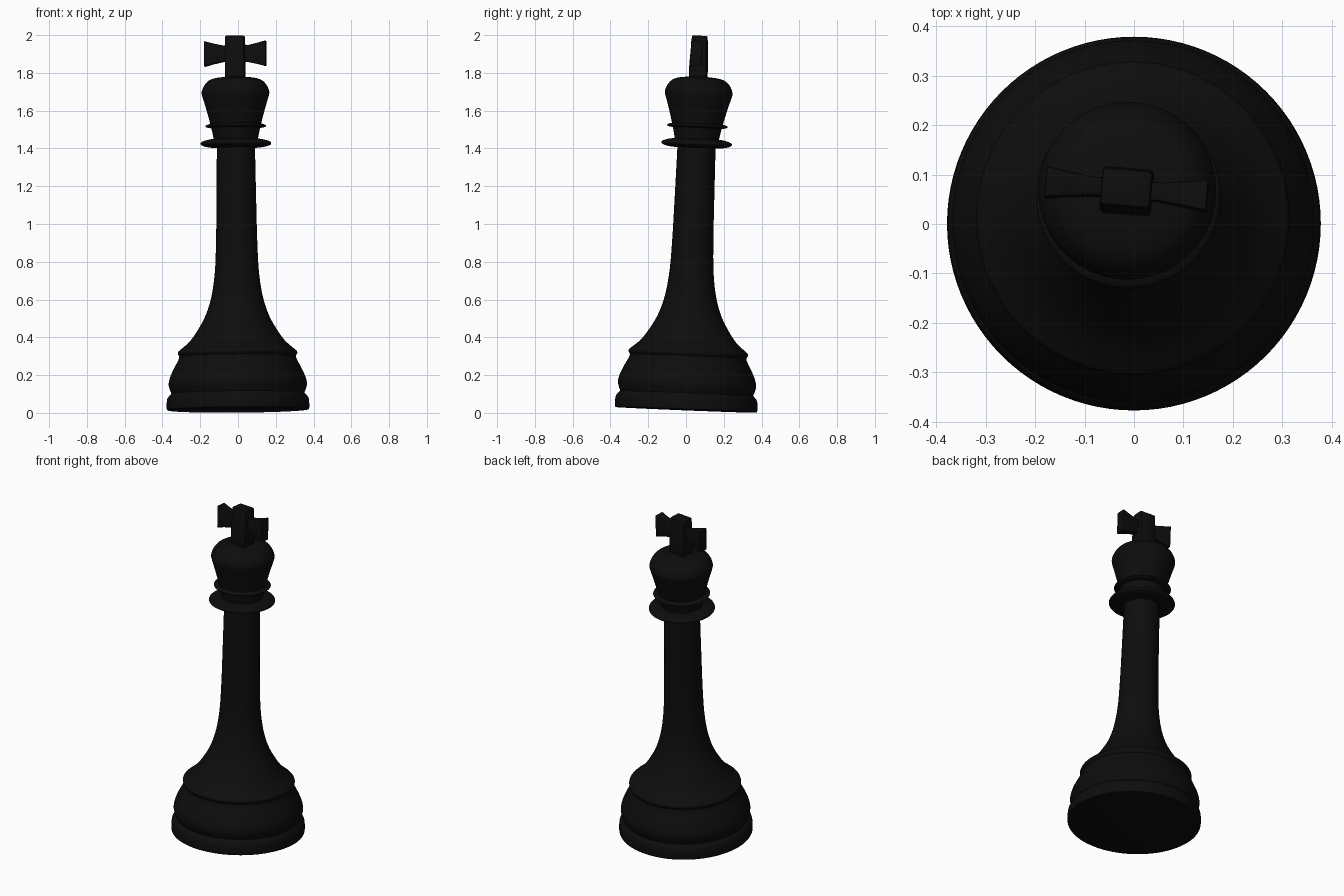
import bpy, bmesh, math
from mathutils import Matrix, Vector

if "Cube" in bpy.data.objects:
    bpy.data.objects.remove(bpy.data.objects["Cube"])

black = bpy.data.materials.new("black lacquer")
black.diffuse_color = (0.004, 0.004, 0.004, 1)
black.use_nodes = True
black.node_tree.nodes["Principled BSDF"].inputs["Base Color"].default_value = black.diffuse_color

# The whole piece leans slightly backwards and to the left
LEAN = (Matrix.Translation((0, 0, 0.016))
        @ Matrix.Rotation(-0.008, 4, 'Y') @ Matrix.Rotation(-0.04, 4, 'X'))


def finish(name, bm, angle=35):
    bmesh.ops.recalc_face_normals(bm, faces=bm.faces)
    me = bpy.data.meshes.new(name)
    bm.to_mesh(me)
    bm.free()
    me.materials.append(black)
    ob = bpy.data.objects.new(name, me)
    bpy.context.collection.objects.link(ob)
    ob.matrix_world = LEAN
    bpy.ops.object.select_all(action='DESELECT')
    ob.select_set(True)
    bpy.context.view_layer.objects.active = ob
    bpy.ops.object.shade_smooth_by_angle(angle=math.radians(angle))
    return ob


def spline(pts, steps=4):
    """Catmull-Rom curve through the (radius, height) points."""
    p = [Vector(q) for q in pts]
    p = [p[0]] + p + [p[-1]]
    out = []
    for i in range(1, len(p) - 2):
        a, b, c, d = p[i - 1:i + 3]
        for k in range(steps):
            t = k / steps
            out.append(0.5 * (2 * b + (c - a) * t + (2 * a - 5 * b + 4 * c - d) * t * t
                              + (3 * b - a - 3 * c + d) * t ** 3))
    return out + [p[-1]]


def lathe(name, *sections, segs=96, bottom=False, top=False):
    """Revolve profile sections; corners stay crisp between sections."""
    prof = []
    for s in sections:
        for q in spline(s):
            if not prof or (q - prof[-1]).length > 1e-5:
                prof.append(q)
    bm = bmesh.new()
    rings = [[bm.verts.new((r * math.cos(2 * math.pi * i / segs),
                            r * math.sin(2 * math.pi * i / segs), h))
              for i in range(segs)] for r, h in prof]
    for a, b in zip(rings, rings[1:]):
        for i in range(segs):
            j = (i + 1) % segs
            bm.faces.new((a[i], a[j], b[j], b[i]))
    if bottom:
        bm.faces.new(rings[0][::-1])
    if top:
        bm.faces.new(rings[-1])
    return finish(name, bm)


# Base: foot, bulging bell and small lip
lathe("base",
      [(0.370, 0.0), (0.377, 0.006), (0.377, 0.04), (0.372, 0.065), (0.352, 0.088)],
      [(0.352, 0.088), (0.362, 0.115), (0.366, 0.14), (0.358, 0.175),
       (0.338, 0.22), (0.314, 0.265), (0.308, 0.285)],
      [(0.308, 0.285), (0.316, 0.298), (0.314, 0.310), (0.300, 0.322)],
      bottom=True)

# Shaft flaring out to the base
lathe("shaft",
      [(0.300, 0.322), (0.250, 0.367), (0.203, 0.435), (0.164, 0.51), (0.134, 0.61),
       (0.116, 0.74), (0.109, 0.90), (0.106, 1.05), (0.101, 1.39)])

# Two collar discs
lathe("lower_collar",
      [(0.101, 1.388), (0.150, 1.393), (0.180, 1.402), (0.187, 1.411),
       (0.180, 1.421), (0.150, 1.431), (0.118, 1.436)])
lathe("upper_collar",
      [(0.130, 1.494), (0.152, 1.497), (0.161, 1.504), (0.152, 1.511), (0.135, 1.516)])

# Head with domed top
lathe("head",
      [(0.116, 1.43), (0.122, 1.46), (0.132, 1.505), (0.146, 1.56),
       (0.166, 1.63), (0.178, 1.67), (0.178, 1.69), (0.166, 1.718),
       (0.144, 1.743), (0.110, 1.757), (0.055, 1.764), (0.01, 1.766)],
      top=True)

# Cross: tapered stem and two flared arms, turned a little about the axis
TURN = Matrix.Translation((0, -0.006, 0)) @ Matrix.Rotation(math.radians(-5), 4, 'Z')


def loft(name, frames, bevel):
    """Skin a chain of four-cornered frames and soften the edges."""
    bm = bmesh.new()
    rings = [[bm.verts.new(TURN @ Vector(c)) for c in f] for f in frames]
    for a, b in zip(rings, rings[1:]):
        for i in range(4):
            j = (i + 1) % 4
            bm.faces.new((a[i], a[j], b[j], b[i]))
    bm.faces.new(rings[0])
    bm.faces.new(rings[-1])
    bmesh.ops.recalc_face_normals(bm, faces=bm.faces)
    sharp = [e for e in bm.edges if e.calc_face_angle(0) > 0.7]
    bmesh.ops.bevel(bm, geom=sharp, offset=bevel, segments=2, profile=0.5,
                    affect='EDGES')
    return finish(name, bm)


loft("cross_stem",
     [[(sx * w, sy * d, h) for sx, sy in ((-1, -1), (1, -1), (1, 1), (-1, 1))]
      for w, d, h in ((0.052, 0.046, 1.74), (0.052, 0.046, 1.83), (0.051, 0.038, 1.982))],
     0.008)
for side, label in ((-1, "left"), (1, "right")):
    loft(label + "_cross_arm",
         [[(side * x, sy * d, 1.887 + sz * h)
           for sy, sz in ((-1, -1), (1, -1), (1, 1), (-1, 1))]
          for x, d, h in ((0.03, 0.018, 0.040), (0.07, 0.019, 0.045),
                          (0.12, 0.025, 0.056), (0.164, 0.031, 0.068))],
         0.004)
